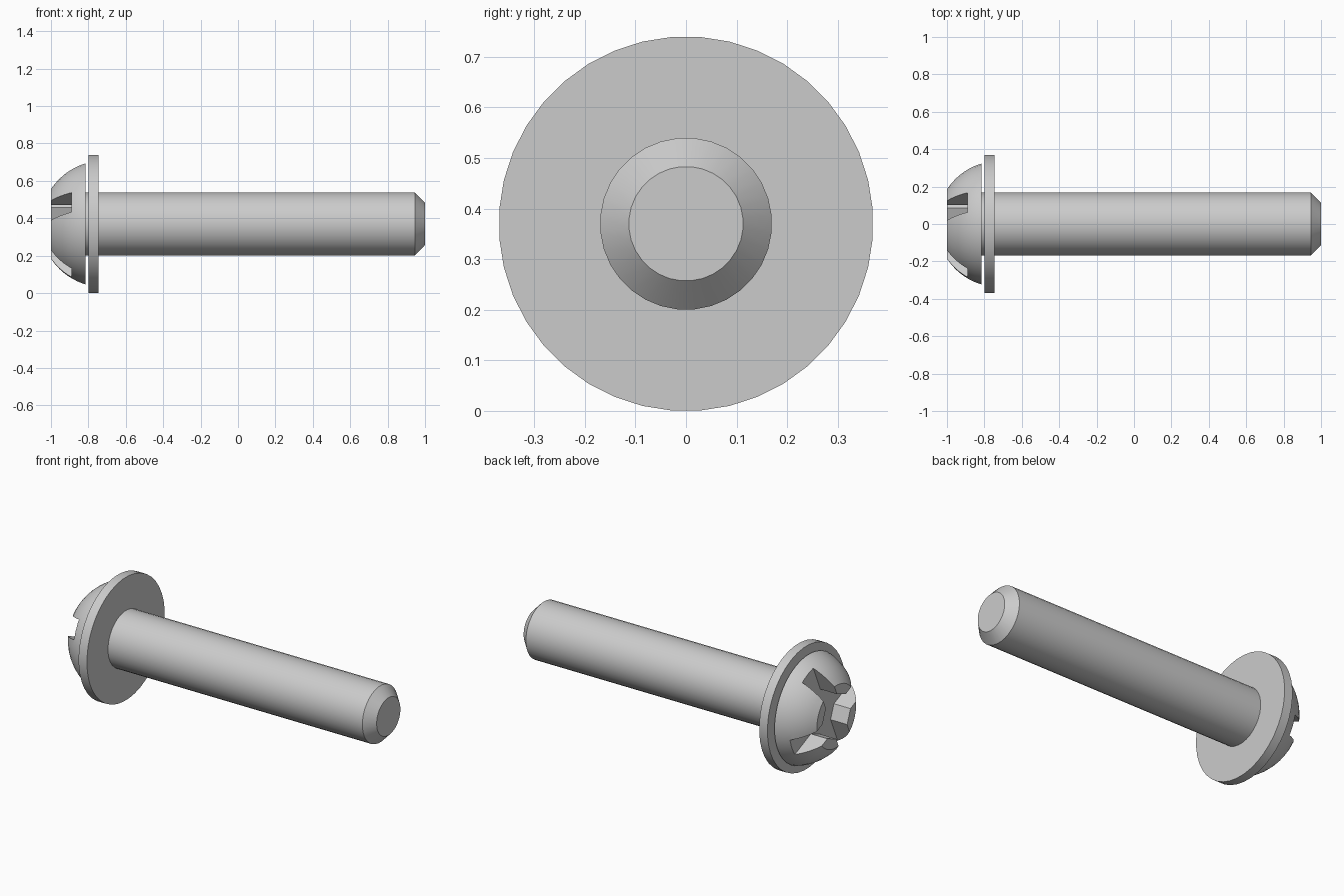
import bpy, bmesh
from math import sin, cos, pi, sqrt, radians

AXIS_Z = 0.37      # height of the screw axis
TILT = radians(23.8)

cube = bpy.data.objects.get("Cube")
if cube:
    bpy.data.objects.remove(cube, do_unlink=True)

steel = bpy.data.materials.new("plain_steel_grey")
steel.use_nodes = True
colour = (0.6, 0.6, 0.6, 1)
steel.diffuse_color = colour
steel.node_tree.nodes["Principled BSDF"].inputs["Base Color"].default_value = colour


def finish(bm, name):
    bmesh.ops.recalc_face_normals(bm, faces=bm.faces)
    mesh = bpy.data.meshes.new(name)
    bm.to_mesh(mesh)
    bm.free()
    mesh.materials.append(steel)
    obj = bpy.data.objects.new(name, mesh)
    bpy.context.collection.objects.link(obj)
    return obj


def smooth(obj):
    bpy.ops.object.select_all(action='DESELECT')
    obj.select_set(True)
    bpy.context.view_layer.objects.active = obj
    bpy.ops.object.shade_smooth_by_angle(angle=radians(25))


def turned(name, profile, sides, closed=False):
    """Turn (x, radius) points about the screw axis; closed makes a ring."""
    bm = bmesh.new()
    rings = []
    for x, r in profile:
        angles = [2 * pi * (i + 0.5) / sides for i in range(sides)]
        rings.append([bm.verts.new((x, r * cos(a), AXIS_Z + r * sin(a))) for a in angles])
    pairs = list(zip(rings, rings[1:]))
    if closed:
        pairs.append((rings[-1], rings[0]))
    else:
        bm.faces.new(rings[0])
        bm.faces.new(rings[-1])
    for a, b in pairs:
        for i in range(sides):
            j = (i + 1) % sides
            bm.faces.new((a[i], a[j], b[j], b[i]))
    return finish(bm, name)


# Shank with a chamfered tip
shank = turned("shank", [(-0.83, 0.17), (0.945, 0.17), (1, 0.113)], 32)

# Flat washer ring
washer = turned("washer", [(-0.8, 0.169), (-0.8, 0.37), (-0.745, 0.37), (-0.745, 0.169)],
                40, closed=True)

# Domed head: part of a sphere with a flat front
centre, radius = -0.717, 0.339
dome = []
for i in range(9):
    x = -1 + 0.185 * i / 8
    dome.append((x, sqrt(radius ** 2 - (x - centre) ** 2)))
head = turned("domed_head", dome, 40)

# Cross-slot cutter with bevelled inner corners
half, inner, outer = 0.057, 0.12, 0.5
bm = bmesh.new()
outline = []
for k in range(4):
    a = TILT + k * pi / 2
    for s, n in ((inner, half), (outer, half), (outer, -half), (inner, -half)):
        y = -s * cos(a) + n * sin(a)
        z = s * sin(a) + n * cos(a)
        outline.append((y, z))
    # keep the outline running one way round
    outline[-4:] = outline[-1:-5:-1]
front, back = [[bm.verts.new((x, y, AXIS_Z + z)) for y, z in outline] for x in (-1.1, -0.89)]
bm.faces.new(front)
bm.faces.new(back)
for i in range(len(outline)):
    j = (i + 1) % len(outline)
    bm.faces.new((front[i], front[j], back[j], back[i]))
cutter = finish(bm, "slot_cutter")

cut = head.modifiers.new("cross_slots", 'BOOLEAN')
cut.object = cutter
cut.operation = 'DIFFERENCE'
cut.solver = 'EXACT'
bpy.context.view_layer.objects.active = head
bpy.ops.object.modifier_apply(modifier=cut.name)
bpy.data.objects.remove(cutter, do_unlink=True)

for part in (shank, washer, head):
    smooth(part)
